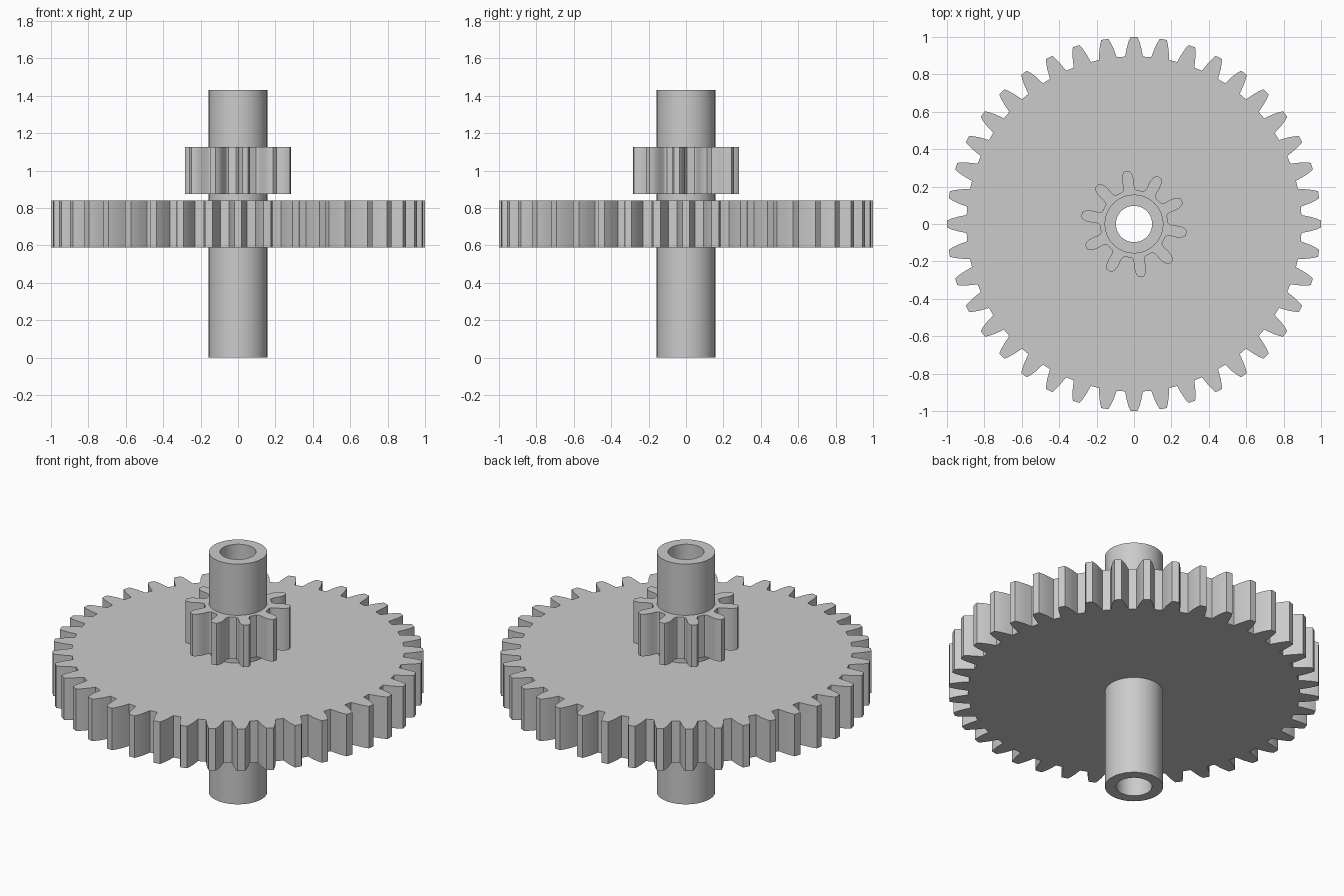
import bpy
import bmesh
from math import atan2, cos, sin, pi, radians

cube = bpy.data.objects.get("Cube")
if cube:
    bpy.data.objects.remove(cube, do_unlink=True)

grey = bpy.data.materials.new("plain grey")
grey.use_nodes = True
colour = (0.6, 0.6, 0.6, 1)
grey.diffuse_color = colour
grey.node_tree.nodes["Principled BSDF"].inputs["Base Color"].default_value = colour


def hollow_prism(name, outline, bore, bottom, top, smooth_angle):
    """Upright prism from a polar outline (angle, radius) with a round bore."""
    bm = bmesh.new()
    corners = [(False, bottom), (True, bottom), (True, top), (False, top)]
    rings = [[bm.verts.new(((r if outer else bore) * cos(a),
                            (r if outer else bore) * sin(a), z))
              for a, r in outline] for outer, z in corners]
    count = len(outline)
    for k, ring in enumerate(rings):
        after = rings[(k + 1) % len(rings)]
        for i in range(count):
            j = (i + 1) % count
            bm.faces.new((ring[i], ring[j], after[j], after[i]))
    bmesh.ops.recalc_face_normals(bm, faces=bm.faces)
    mesh = bpy.data.meshes.new(name)
    bm.to_mesh(mesh)
    bm.free()
    mesh.materials.append(grey)
    obj = bpy.data.objects.new(name, mesh)
    bpy.context.collection.objects.link(obj)
    bpy.ops.object.select_all(action="DESELECT")
    obj.select_set(True)
    bpy.context.view_layer.objects.active = obj
    bpy.ops.object.shade_smooth_by_angle(angle=radians(smooth_angle))


def gear_outline(teeth, phase, flank):
    """Repeat one mirrored tooth; flank lists (radius, half width) root to tip."""
    half = [(atan2(w, r), (r * r + w * w) ** 0.5) for r, w in flank]
    tooth = [(-a, r) for a, r in half] + [(a, r) for a, r in reversed(half)]
    return [(radians(phase) + 2 * pi * n / teeth + a, r)
            for n in range(teeth) for a, r in tooth]


# Hollow shaft through both gears
circle = [(2 * pi * i / 64, 0.157) for i in range(64)]
hollow_prism("hollow_shaft", circle, 0.097, 0, 1.43, 40)

# Wide gear
wide_flank = [(0.895, 0.048), (0.915, 0.044), (0.945, 0.038),
              (0.975, 0.029), (0.9995, 0.019)]
hollow_prism("wide_gear", gear_outline(40, 0, wide_flank), 0.14, 0.59, 0.84, 20)

# Small pinion with slimmer, rounder teeth
pinion_flank = [(0.178, 0.037), (0.188, 0.031), (0.205, 0.029), (0.225, 0.031),
                (0.25, 0.030), (0.268, 0.025), (0.284, 0.015)]
hollow_prism("pinion", gear_outline(10, 26, pinion_flank), 0.14, 0.875, 1.125, 20)
